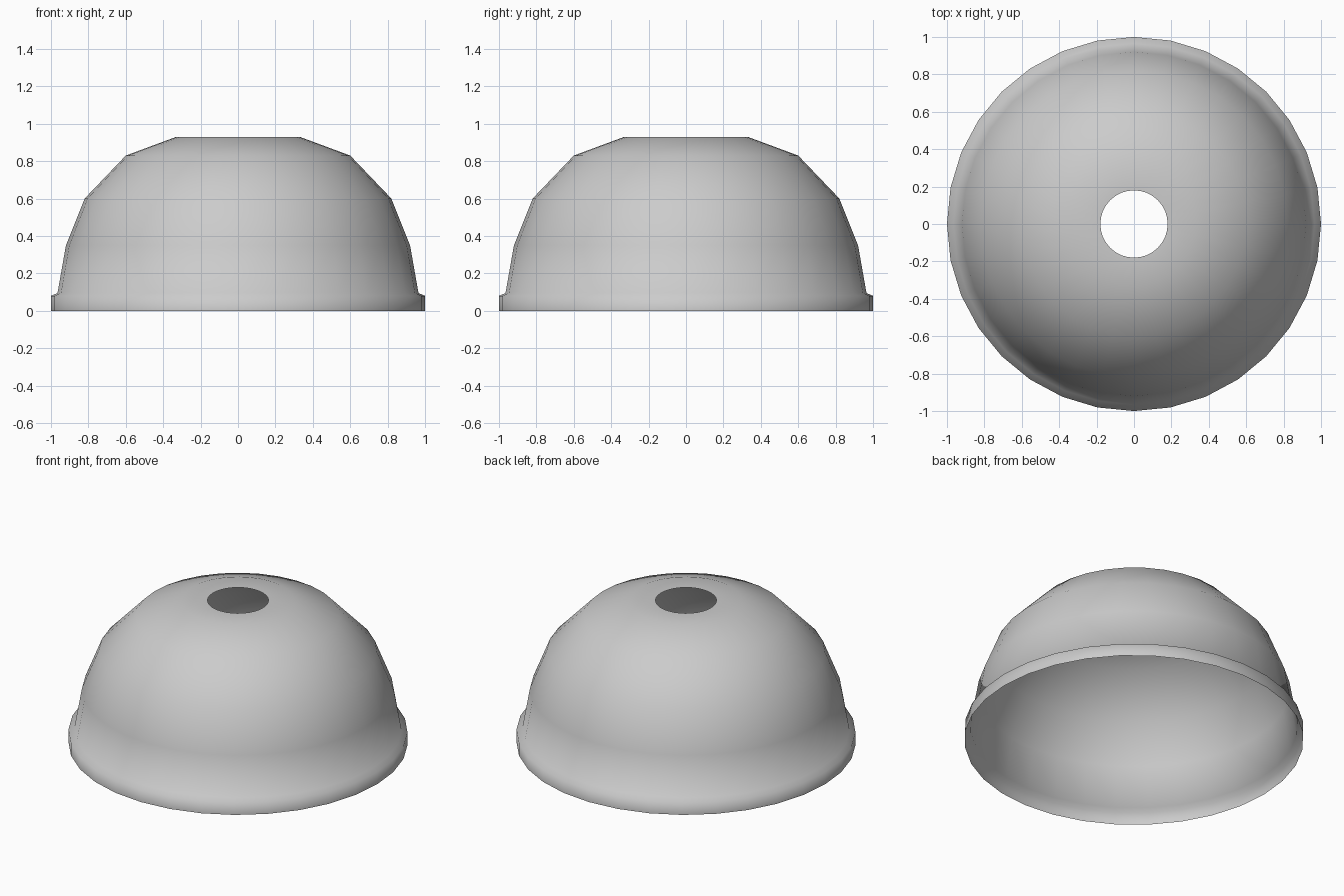
import bpy, bmesh, math

if "Cube" in bpy.data.objects:
    bpy.data.objects.remove(bpy.data.objects["Cube"])

SEGMENTS = 32
# (radius, height): base flange, step, dome wall, flat crown, top hole
profile = [(1.0, 0.0), (1.0, 0.08), (0.965, 0.095), (0.92, 0.35),
           (0.82, 0.60), (0.60, 0.83), (0.33, 0.93), (0.18, 0.93)]


def lathe(name, points):
    """Thin open shell turned around the z axis."""
    bm = bmesh.new()
    rings = []
    for r, z in points:
        rings.append([bm.verts.new((r * math.cos(a), r * math.sin(a), z))
                      for a in (2 * math.pi * i / SEGMENTS for i in range(SEGMENTS))])
    for low, high in zip(rings, rings[1:]):
        for i in range(SEGMENTS):
            j = (i + 1) % SEGMENTS
            face = bm.faces.new((low[i], low[j], high[j], high[i]))
            face.smooth = True
    mesh = bpy.data.meshes.new(name)
    bm.to_mesh(mesh)
    bm.free()
    obj = bpy.data.objects.new(name, mesh)
    bpy.context.collection.objects.link(obj)
    return obj


# Hollow dome shade with stepped rim and a hole in the crown
lathe("dome_shade", profile)
